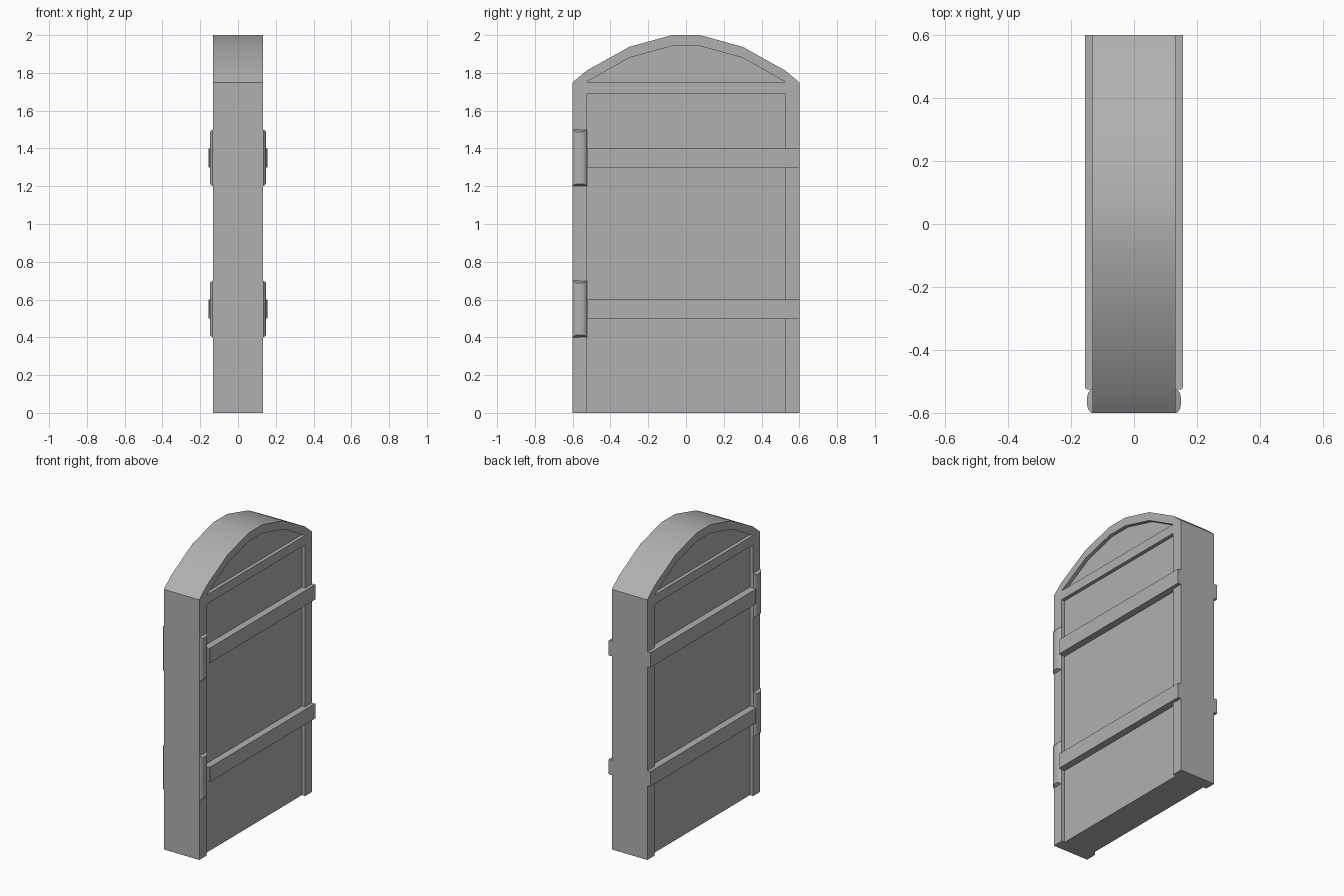
import bpy, bmesh
from mathutils import Matrix

if "Cube" in bpy.data.objects:
    bpy.data.objects.remove(bpy.data.objects["Cube"])

# Local x, y, z of a flat outline -> world y, z, x
TO_YZ = Matrix(((0, 0, 1, 0), (1, 0, 0, 0), (0, 1, 0, 0), (0, 0, 0, 1)))

# Mid grey for every part
grey = bpy.data.materials.new("mid_grey")
grey.diffuse_color = (0.435, 0.435, 0.435, 1)
grey.use_nodes = True
grey.node_tree.nodes["Principled BSDF"].inputs["Base Color"].default_value = grey.diffuse_color


def mirrored(half):
    """Close an outline from its right half, listed bottom to top."""
    return half + [(-y, z) for y, z in reversed(half)]


def finish(ob, angle):
    """Colour the part and smooth its gentle edges."""
    ob.data.materials.clear()
    ob.data.materials.append(grey)
    bpy.ops.object.select_all(action='DESELECT')
    bpy.context.view_layer.objects.active = ob
    ob.select_set(True)
    bpy.ops.object.shade_smooth_by_angle(angle=angle)


def plate(name, outlines, half_depth):
    """Filled outline in the y-z plane, holes included, thickened along x."""
    curve = bpy.data.curves.new(name, 'CURVE')
    curve.dimensions = '2D'
    curve.fill_mode = 'BOTH'
    curve.extrude = half_depth
    for pts in outlines:
        spline = curve.splines.new('POLY')
        spline.points.add(len(pts) - 1)
        for p, (y, z) in zip(spline.points, pts):
            p.co = (y, z, 0, 1)
        spline.use_cyclic_u = True
    ob = bpy.data.objects.new(name, curve)
    bpy.context.collection.objects.link(ob)
    bpy.ops.object.select_all(action='DESELECT')
    bpy.context.view_layer.objects.active = ob
    ob.select_set(True)
    bpy.ops.object.convert(target='MESH')
    ob = bpy.context.object
    ob.data.transform(TO_YZ)
    bm = bmesh.new()
    bm.from_mesh(ob.data)
    bmesh.ops.remove_doubles(bm, verts=bm.verts, dist=0.0001)
    bmesh.ops.recalc_face_normals(bm, faces=bm.faces)
    bm.to_mesh(ob.data)
    bm.free()
    finish(ob, 0.52)


def prism(name, profile, z0, z1):
    """Prism along z; each profile point is (x, y, end inset)."""
    bm = bmesh.new()
    low = [bm.verts.new((x, y, z0 + i)) for x, y, i in profile]
    top = [bm.verts.new((x, y, z1 - i)) for x, y, i in profile]
    n = len(profile)
    bm.faces.new(low)
    bm.faces.new(top)
    for a in range(n):
        b = (a + 1) % n
        bm.faces.new((low[a], low[b], top[b], top[a]))
    bmesh.ops.recalc_face_normals(bm, faces=bm.faces)
    me = bpy.data.meshes.new(name)
    bm.to_mesh(me)
    bm.free()
    ob = bpy.data.objects.new(name, me)
    bpy.context.collection.objects.link(ob)
    finish(ob, 0.5)


# Arched frame, open at the bottom, with a cross rail and an arch opening
arch = mirrored([(0.525, 1.753), (0.3, 1.88), (0.075, 1.942)])
outer = [(0.6, 0), (0.6, 1.75), (0.525, 1.813), (0.3, 1.938), (0.075, 2.0)]
inner = [(-0.525, 0), (-0.525, 1.69), (0.525, 1.69), (0.525, 0)]
plate("door_frame", [mirrored(outer) + inner, arch], 0.132)

# Recessed panels
plate("door_panel", [inner], 0.108)
plate("arch_panel", [arch], 0.108)

# Straps and rounded hinge barrels on both faces
strap = [(0.10, -0.525, 0), (0.15, -0.525, 0), (0.153, -0.523, 0),
         (0.155, -0.52, 0), (0.155, 0.6, 0), (0.10, 0.6, 0)]
barrel = [(0.125, -0.6, 0), (0.135, -0.6, 0), (0.141, -0.595, 0.005),
          (0.146, -0.587, 0.010), (0.149, -0.575, 0.013),
          (0.149, -0.55, 0.013), (0.146, -0.538, 0.010),
          (0.141, -0.530, 0.005), (0.135, -0.525, 0), (0.125, -0.525, 0)]
for side, label in ((1, "right"), (-1, "left")):
    for z, level in ((0.55, "lower"), (1.35, "upper")):
        prism(f"{level}_strap_{label}", [(side * x, y, i) for x, y, i in strap],
              z - 0.05, z + 0.05)
        prism(f"{level}_hinge_{label}", [(side * x, y, i) for x, y, i in barrel],
              z - 0.15, z + 0.15)
